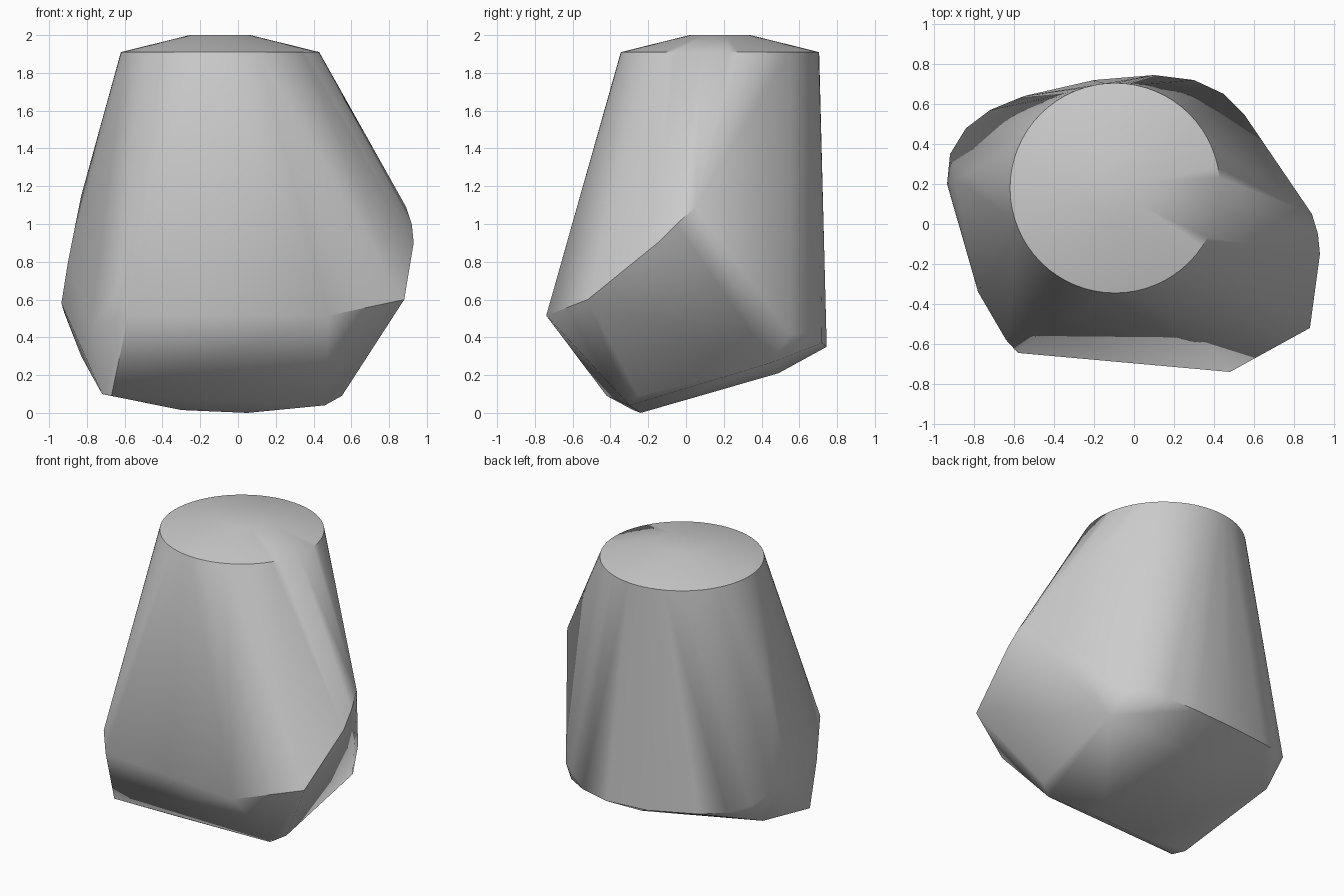
import bpy
import bmesh
from math import cos, sin, pi, radians

cube = bpy.data.objects.get("Cube")
if cube:
    bpy.data.objects.remove(cube, do_unlink=True)

# Single plain grey
grey = bpy.data.materials.new("stone_grey")
grey.use_nodes = True
colour = (0.6, 0.6, 0.6, 1)
grey.diffuse_color = colour
grey.node_tree.nodes["Principled BSDF"].inputs["Base Color"].default_value = colour


def ring(radius, z, sides=64):
    """Circle around the off-centre top axis."""
    steps = [2 * pi * i / sides for i in range(sides)]
    return [(-0.095 + radius * cos(a), 0.18 + radius * sin(a), z) for a in steps]


# Key corners of the faceted body
front = [(0.48, -0.74, 0.515), (-0.58, -0.645, 0.52), (-0.64, -0.58, 0.64)]
right_shoulder = [(0.88, -0.52, 0.6), (0.93, -0.15, 0.9), (0.92, -0.05, 1.0),
                  (0.89, 0.05, 1.09)]
left_shoulder = [(-0.83, 0.25, 1.15), (-0.9, 0.22, 0.8), (-0.78, -0.34, 0.45)]
back_rim = [(0.55, 0.55, 0.42), (0.45, 0.65, 0.42), (0.3, 0.72, 0.37),
            (0.1, 0.745, 0.35), (-0.2, 0.72, 0.355), (-0.55, 0.64, 0.39),
            (-0.72, 0.57, 0.42), (-0.84, 0.48, 0.47), (-0.92, 0.35, 0.53),
            (-0.935, 0.2, 0.58)]
base = [(0.55, -0.25, 0.09), (0.46, -0.3, 0.04), (0.05, -0.24, 0.0),
        (-0.3, -0.28, 0.015), (-0.67, -0.42, 0.09), (-0.72, -0.35, 0.1),
        (0.58, 0.45, 0.265), (0.0, 0.49, 0.21), (-0.83, 0.33, 0.3)]

# Body with its shallow cap, wrapped as one convex skin
bm = bmesh.new()
points = ring(0.525, 1.91) + ring(0.16, 2.0, 32)
points += front + right_shoulder + left_shoulder + back_rim + base
for p in points:
    bm.verts.new(p)
hull = bmesh.ops.convex_hull(bm, input=bm.verts)
loose = {g for g in hull["geom_interior"] + hull["geom_unused"]
         if isinstance(g, bmesh.types.BMVert)}
bmesh.ops.delete(bm, geom=list(loose), context="VERTS")
bmesh.ops.recalc_face_normals(bm, faces=bm.faces)

mesh = bpy.data.meshes.new("stone_body")
bm.to_mesh(mesh)
bm.free()
mesh.materials.append(grey)
body = bpy.data.objects.new("stone_body", mesh)
bpy.context.collection.objects.link(body)

# Slightly rounded corners below the cap, soft shading with a crisp rim
bpy.context.view_layer.objects.active = body
body.select_set(True)
bpy.ops.object.shade_smooth_by_angle(angle=radians(48))
